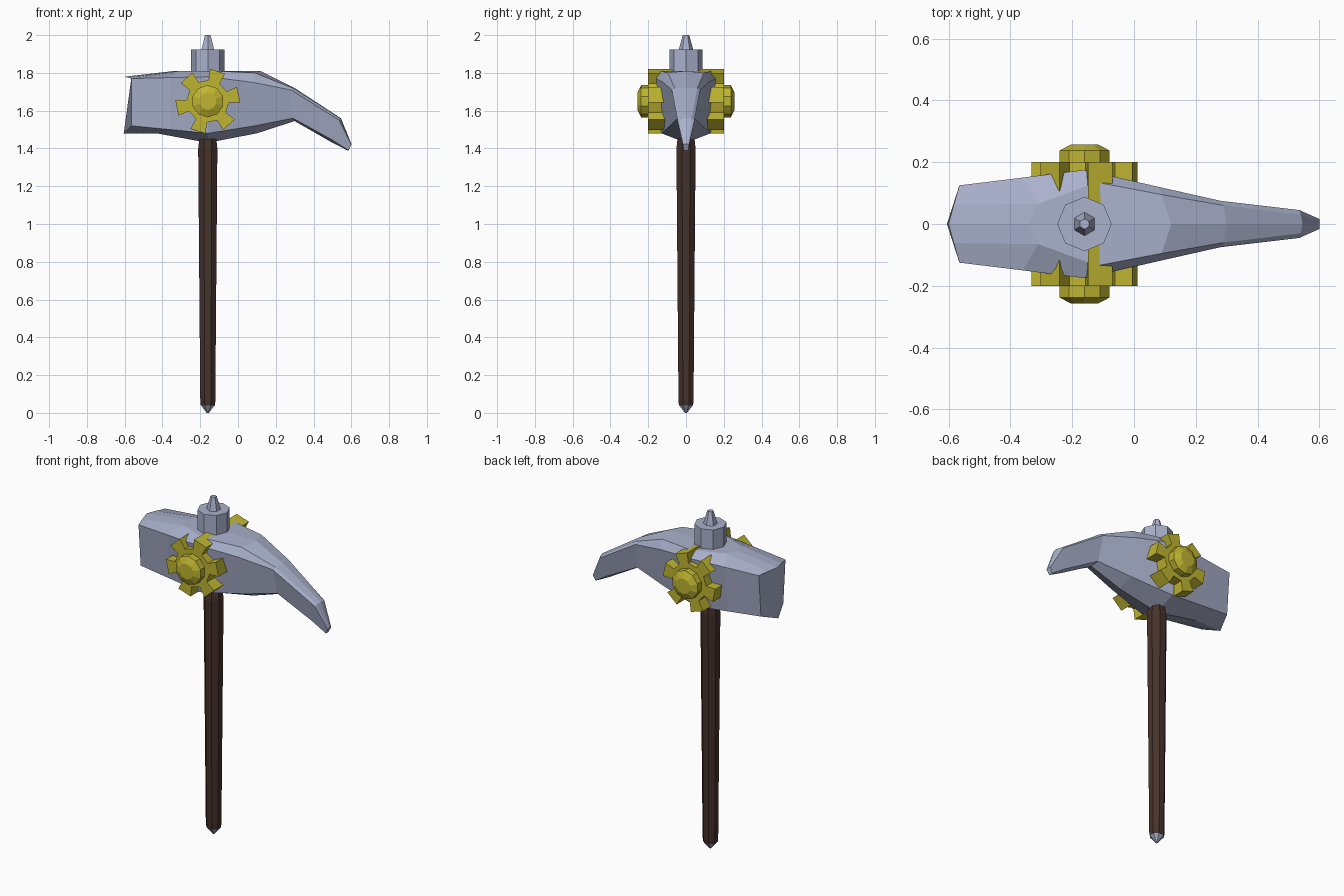
import bpy, bmesh, math

if "Cube" in bpy.data.objects:
    bpy.data.objects.remove(bpy.data.objects["Cube"])

CX = -0.16          # axis of the handle and cap
GZ = 1.65           # height of the gear axis


def material(name, rgb):
    m = bpy.data.materials.new(name)
    m.diffuse_color = (*rgb, 1)
    m.use_nodes = True
    m.node_tree.nodes["Principled BSDF"].inputs["Base Color"].default_value = m.diffuse_color
    return m


steel = material("steel", (0.40, 0.44, 0.60))
gold = material("gold", (0.52, 0.46, 0.03))
wood = material("dark wood", (0.062, 0.032, 0.024))


def loft(name, rings, mat):
    """Skin a list of equal-length closed rings and cap both ends."""
    bm = bmesh.new()
    loops = [[bm.verts.new(p) for p in r] for r in rings]
    n = len(loops[0])
    for a, b in zip(loops, loops[1:]):
        for i in range(n):
            j = (i + 1) % n
            bm.faces.new((a[i], a[j], b[j], b[i]))
    bm.faces.new(loops[0][::-1])
    bm.faces.new(loops[-1])
    bmesh.ops.recalc_face_normals(bm, faces=bm.faces)
    me = bpy.data.meshes.new(name)
    bm.to_mesh(me)
    bm.free()
    me.materials.append(mat)
    ob = bpy.data.objects.new(name, me)
    bpy.context.collection.objects.link(ob)
    return ob


def upright(name, profile, sides, mat, turn=0.0):
    """Faceted turning around the handle axis; profile is (radius, z)."""
    ang = [turn + 2 * math.pi * i / sides for i in range(sides)]
    return loft(name, [[(CX + r * math.cos(a), r * math.sin(a), z) for a in ang]
                       for r, z in profile], mat)


# Handle with a pointed steel foot
upright("handle", [(0.040, 0.04), (0.043, 0.06), (0.055, 1.40), (0.045, 1.48)],
        8, wood, math.pi / 8)
upright("handle_tip", [(0.039, 0.04), (0.006, 0.0)], 8, steel, math.pi / 8)

# Cap and spike on top of the head
upright("cap", [(0.088, 1.78), (0.088, 1.925)], 8, steel)
upright("spike", [(0.040, 1.91), (0.038, 1.925), (0.017, 2.0)], 6, steel, math.pi / 6)

# Head: half sections (top centre, top edge, upper side, lower side, bottom centre)
half = [
    [(-.60, 0, 1.78), (-.583, .062, 1.776), (-.565, .125, 1.77), (-.565, .105, 1.52), (-.605, 0, 1.48)],
    [(-.34, 0, 1.81), (-.31, .065, 1.81), (-.36, .15, 1.775), (-.36, .117, 1.50), (-.43, 0, 1.48)],
    [(-.16, 0, 1.81), (-.12, .135, 1.81), (-.16, .175, 1.78), (-.16, .13, 1.48), (-.16, 0, 1.43)],
    [(.12, 0, 1.81), (.09, .095, 1.80), (.08, .12, 1.75), (.09, .085, 1.52), (.10, 0, 1.48)],
    [(.30, 0, 1.72), (.29, .06, 1.72), (.28, .075, 1.71), (.29, .045, 1.56), (.30, 0, 1.545)],
    [(.545, 0, 1.56), (.54, .03, 1.557), (.535, .045, 1.55), (.50, .022, 1.445), (.50, 0, 1.43)],
    [(.60, 0, 1.425), (.60, .01, 1.423), (.60, .016, 1.42), (.585, .012, 1.39), (.583, 0, 1.388)],
]
loft("head", [h + [(x, -y, z) for x, y, z in h[3:0:-1]] for h in half], steel)

# Gear running through the head, six flared teeth
outline = []
for k in range(6):
    c = math.radians(12 + 60 * k)
    for r, d in ((0.112, -16), (0.172, -14), (0.172, 14), (0.112, 16)):
        a = c + math.radians(d)
        outline.append((CX + r * math.cos(a), GZ + r * math.sin(a)))
loft("gear", [[(x, y, z) for x, z in outline] for y in (-0.2, 0.2)], gold)

# Chamfered hub on each side of the gear
for side, label in ((-1, "front"), (1, "back")):
    ang = [2 * math.pi * (i + 0.5) / 10 for i in range(10)]
    loft(label + "_hub", [[(CX + r * math.cos(a), side * y, GZ + r * math.sin(a)) for a in ang]
                          for r, y in ((0.085, 0.18), (0.085, 0.238), (0.046, 0.257))], gold)
